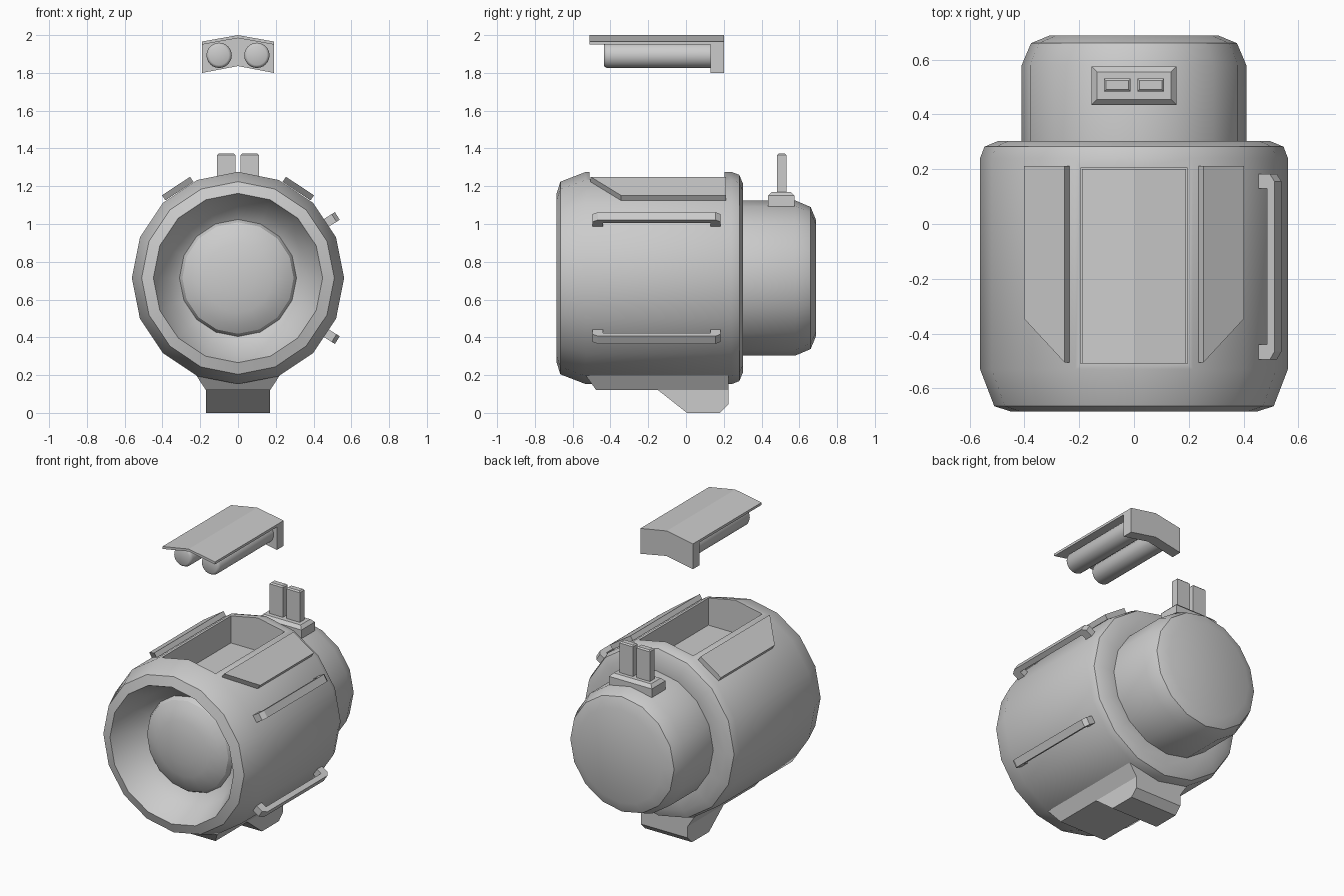
import bpy, bmesh, math
from mathutils import Vector, Matrix

if "Cube" in bpy.data.objects:
    bpy.data.objects.remove(bpy.data.objects["Cube"])

CZ = 0.714  # height of the body axis


def finish(name, bm, angle=None):
    bmesh.ops.remove_doubles(bm, verts=bm.verts, dist=1e-5)
    bmesh.ops.recalc_face_normals(bm, faces=bm.faces)
    me = bpy.data.meshes.new(name)
    bm.to_mesh(me)
    bm.free()
    ob = bpy.data.objects.new(name, me)
    bpy.context.collection.objects.link(ob)
    if angle:
        smooth(ob, angle)
    return ob


def activate(ob):
    bpy.ops.object.select_all(action='DESELECT')
    ob.select_set(True)
    bpy.context.view_layer.objects.active = ob


def smooth(ob, angle):
    activate(ob)
    bpy.ops.object.shade_smooth_by_angle(angle=math.radians(angle))


def lathe(name, profile, x=0, z=CZ, steps=16, angle=30):
    """Revolve (y, radius) points about an axis parallel to y."""
    bm = bmesh.new()
    vs = [bm.verts.new((x + r, y, z)) for y, r in profile]
    es = [bm.edges.new(p) for p in zip(vs, vs[1:])]
    bmesh.ops.spin(bm, geom=vs + es, cent=(x, 0, z), axis=(0, 1, 0),
                   angle=2 * math.pi, steps=steps)
    return finish(name, bm, angle)


def prism(name, pts, offset, matrix=None):
    """Extrude a flat 3D outline along an offset."""
    bm = bmesh.new()
    f = bm.faces.new([bm.verts.new(p) for p in pts])
    g = bmesh.ops.extrude_face_region(bm, geom=[f], use_keep_orig=True)
    bmesh.ops.translate(bm, vec=offset,
                        verts=[v for v in g['geom'] if isinstance(v, bmesh.types.BMVert)])
    if matrix:
        bm.transform(matrix)
    return finish(name, bm)


def box(name, lo, hi, bevel=0):
    """Box between two corners, with an optional chamfer on the top edges."""
    lo, hi = Vector(lo), Vector(hi)
    bm = bmesh.new()
    bmesh.ops.create_cube(bm, size=1, matrix=Matrix.Translation((lo + hi) / 2)
                          @ Matrix.Diagonal((*(hi - lo), 1)))
    if bevel:
        top = [e for e in bm.edges if all(v.co.z > hi.z - 1e-4 for v in e.verts)]
        bmesh.ops.bevel(bm, geom=top, offset=bevel, segments=1, affect='EDGES')
    return finish(name, bm)


# Main barrel: front recess with domed lens, outer shell and rear neck
dome = [(-0.49 - 0.10 * math.sin(t), 0.31 * math.cos(t))
        for t in (math.radians(a) for a in (90, 72, 54, 36, 18, 0))]
dome[0] = (dome[0][0], 0)
body = lathe("body", dome + [
    (-0.535, 0.375), (-0.685, 0.448), (-0.665, 0.51), (-0.53, 0.562),
    (0.24, 0.562), (0.282, 0.546), (0.303, 0.496), (0.303, 0.41),
    (0.58, 0.41), (0.66, 0.376), (0.688, 0.308), (0.688, 0)])

# Open compartment in the top
cutter = box("compartment_cutter", (-0.195, -0.51, 1.06), (0.195, 0.205, 1.5))
cutter.hide_render = True
mod = body.modifiers.new("compartment", 'BOOLEAN')
mod.operation, mod.object, mod.solver = 'DIFFERENCE', cutter, 'EXACT'
activate(body)
bpy.ops.object.modifier_apply(modifier=mod.name)
bpy.data.objects.remove(cutter)
smooth(body, 30)

# Open door flaps beside the compartment
for s, side in ((1, "right"), (-1, "left")):
    hi, lo = (s * 0.254, 1.25), (s * 0.402, 1.152)
    prism("door_flap_" + side,
          [(hi[0], -0.505, hi[1]), (lo[0], -0.345, lo[1]),
           (lo[0], 0.212, lo[1]), (hi[0], 0.212, hi[1])],
          (-s * 0.018, 0, -0.027))

# Raised lid: bent roof, back plate and two canisters
W = 0.19
prism("lid_roof", [(-W, -0.51, 1.966), (0, -0.51, 2.0), (W, -0.51, 1.966),
                   (W, -0.51, 1.95), (0, -0.51, 1.984), (-W, -0.51, 1.95)], (0, 0.71, 0))
prism("lid_back", [(-W, 0.13, 1.958), (0, 0.13, 1.992), (W, 0.13, 1.958),
                   (W, 0.13, 1.80), (0, 0.13, 1.836), (-W, 0.13, 1.80)], (0, 0.07, 0))
for s, side in ((1, "right"), (-1, "left")):
    lathe("canister_" + side, [(-0.435, 0), (-0.435, 0.052), (-0.43, 0.061),
                               (-0.418, 0.067), (0.135, 0.067), (0.135, 0)],
          x=s * 0.1, z=1.893, steps=24, angle=40)

# Rear antenna base and its two blades
box("antenna_base", (-0.155, 0.435, 1.09), (0.155, 0.575, 1.17), 0.02)
for s, side in ((1, "right"), (-1, "left")):
    x0, x1 = sorted((s * 0.012, s * 0.11))
    box("antenna_blade_" + side, (x0, 0.483, 1.15), (x1, 0.531, 1.372), 0.008)

# Two grab rails on the right side, as outlines in (radius, y)
rail = [(0.53, -0.495), (0.60, -0.495), (0.62, -0.465), (0.62, 0.155), (0.60, 0.182),
        (0.53, 0.182), (0.53, 0.13), (0.588, 0.13), (0.588, -0.44), (0.53, -0.44)]
for a, name in ((32, "upper"), (-32, "lower")):
    prism("grab_rail_" + name, [(r, y, -0.024) for r, y in rail], (0, 0, 0.048),
          Matrix.Translation((0, 0, CZ)) @ Matrix.Rotation(-math.radians(a), 4, 'Y'))

# Mount under the body: flared upper plate and lower foot
bm = bmesh.new()
rings = [[bm.verts.new((x, y, z)) for x, y in ((-w, y0), (w, y0), (w, 0.225), (-w, 0.225))]
         for w, y0, z in ((0.17, -0.475, 0.12), (0.222, -0.532, 0.20))]
for i in range(4):
    j = (i + 1) % 4
    bm.faces.new((rings[0][i], rings[0][j], rings[1][j], rings[1][i]))
for r in rings:
    bm.faces.new(r)
finish("mount_plate", bm)
prism("mount_foot", [(-0.17, -0.15, 0.122), (-0.17, 0.005, 0), (-0.17, 0.18, 0),
                     (-0.17, 0.225, 0.045), (-0.17, 0.225, 0.122)], (0.34, 0, 0))
